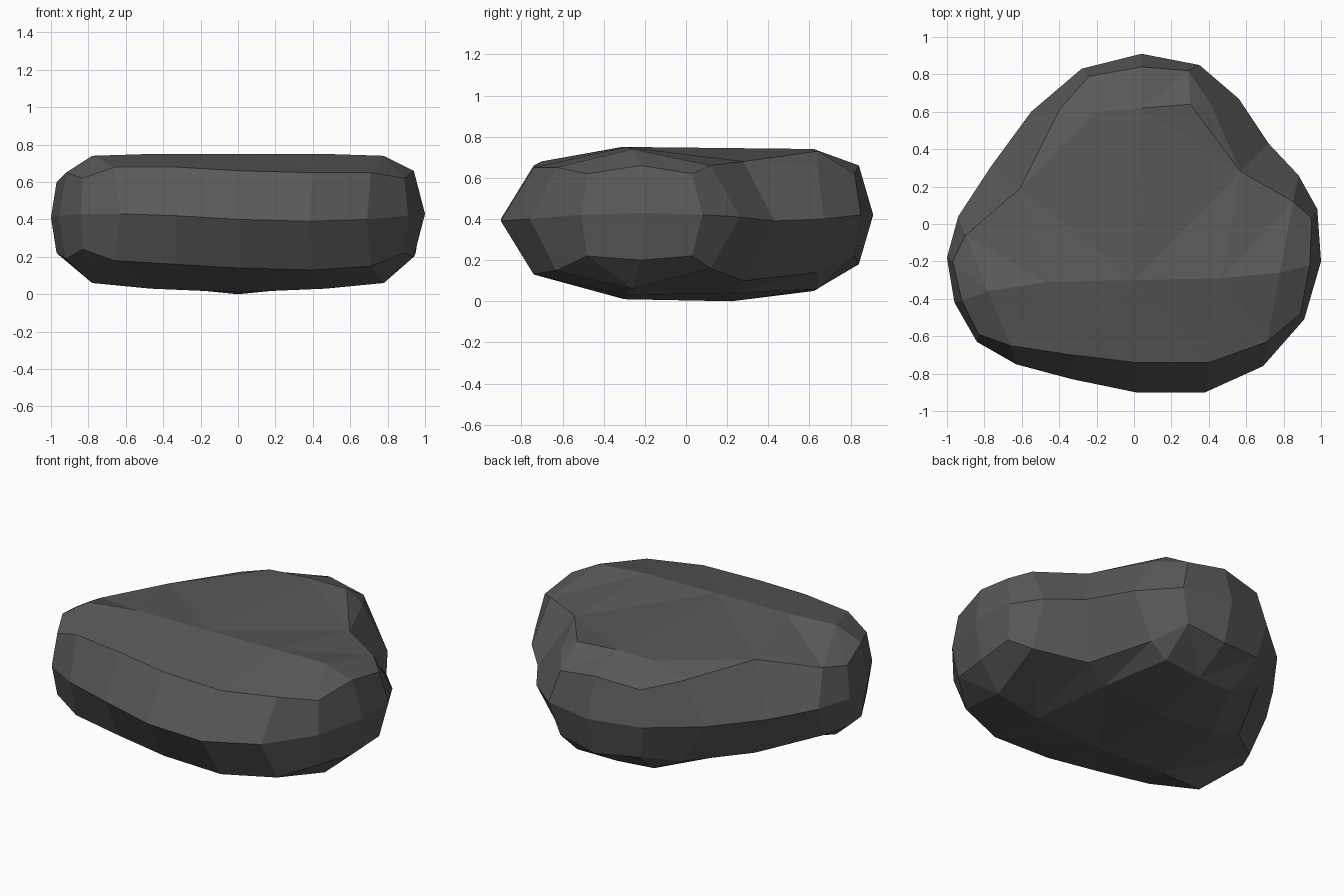
import bpy
import bmesh
from mathutils import Vector
from mathutils.geometry import delaunay_2d_cdt

# Remove the default cube only
default_cube = bpy.data.objects.get("Cube")
if default_cube:
    bpy.data.objects.remove(default_cube, do_unlink=True)


def make_material(name, colour):
    """One flat, matte colour."""
    material = bpy.data.materials.new(name)
    material.use_nodes = True
    material.diffuse_color = colour
    shader = material.node_tree.nodes["Principled BSDF"]
    shader.inputs["Base Color"].default_value = colour
    shader.inputs["Roughness"].default_value = 0.9
    return material


# Widest outline of the stone, counter-clockwise from the front
waist_outline = [
    (.01, -.9, .4), (.38, -.9, .39), (.69, -.76, .4), (.91, -.51, .42),
    (1, -.2, .43), (.98, .08, .42), (.88, .26, .41), (.72, .43, .39),
    (.56, .67, .4), (.35, .85, .42), (.04, .91, .42), (-.28, .83, .42),
    (-.55, .6, .41), (-.77, .3, .4), (-.94, .04, .41), (-1, -.18, .41),
    (-.96, -.42, .42), (-.84, -.63, .43), (-.63, -.75, .43), (-.33, -.83, .42),
]

# Shoulder outline, where the sides turn into the crown
shoulder_outline = [
    (.01, -.74, .66), (.4, -.74, .65), (.71, -.63, .65), (.89, -.48, .62),
    (.94, -.22, .66), (.95, .03, .62), (.85, .12, .66), (.57, .28, .68),
    (.41, .64, .66), (.29, .82, .62), (.04, .84, .66), (-.24, .79, .63),
    (-.4, .61, .66), (-.61, .19, .69), (-.9, -.06, .62), (-.97, -.2, .6),
    (-.92, -.41, .65), (-.83, -.59, .62), (-.66, -.65, .68), (-.33, -.7, .68),
]

# Ridges that crease the crown and the underside
crown_ridges = [
    [(-.78, -.36, .74), (-.47, -.31, .75), (0, -.3, .75),
     (.47, -.29, .75), (.78, -.26, .74)],
    [(-.2, .6, .73), (.04, .62, .74), (.3, .64, .73)],
]
base_ridges = [
    [(-.78, -.36, .06), (-.47, -.31, .03), (0, -.3, .01),
     (.47, -.29, .03), (.78, -.26, .06)],
    [(-.4, .2, .04), (0, .22, 0), (.4, .22, .04)],
    [(-.2, .6, .06), (.04, .62, .05), (.3, .64, .06)],
]


def add_ring(mesh, points):
    return [mesh.verts.new(point) for point in points]


def bridge(mesh, lower, upper):
    """Join two rings of equal length with a band of quads."""
    count = len(lower)
    for i in range(count):
        j = (i + 1) % count
        mesh.faces.new((lower[i], lower[j], upper[j], upper[i]))


def add_cap(mesh, rim, ridges):
    """Fill a rim with facets that follow the given ridges."""
    count = len(rim)
    verts = list(rim)
    edges = [(i, (i + 1) % count) for i in range(count)]
    for ridge in ridges:
        start = len(verts)
        verts += add_ring(mesh, ridge)
        edges += [(i, i + 1) for i in range(start, len(verts) - 1)]
    flat = [Vector((vert.co.x, vert.co.y)) for vert in verts]
    result = delaunay_2d_cdt(flat, edges, [list(range(count))], 1, 1e-5)
    sources = result[3]
    for triangle in result[2]:
        mesh.faces.new([verts[sources[i][0]] for i in triangle])


def build_stone():
    mesh = bmesh.new()
    # The lower shoulder reflects the upper one across the waist
    lower_outline = [
        (top[0], top[1], 2 * middle[2] - top[2])
        for top, middle in zip(shoulder_outline, waist_outline)
    ]
    lower = add_ring(mesh, lower_outline)
    waist = add_ring(mesh, waist_outline)
    upper = add_ring(mesh, shoulder_outline)
    # Sloping sides
    bridge(mesh, lower, waist)
    bridge(mesh, waist, upper)
    # Crown and underside
    add_cap(mesh, upper, crown_ridges)
    add_cap(mesh, lower, base_ridges)
    bmesh.ops.recalc_face_normals(mesh, faces=mesh.faces[:])
    data = bpy.data.meshes.new("stone")
    mesh.to_mesh(data)
    mesh.free()
    return data


stone = bpy.data.objects.new("stone", build_stone())
bpy.context.collection.objects.link(stone)
stone.data.materials.append(make_material("dark_grey_stone", (.1, .1, .1, 1)))
